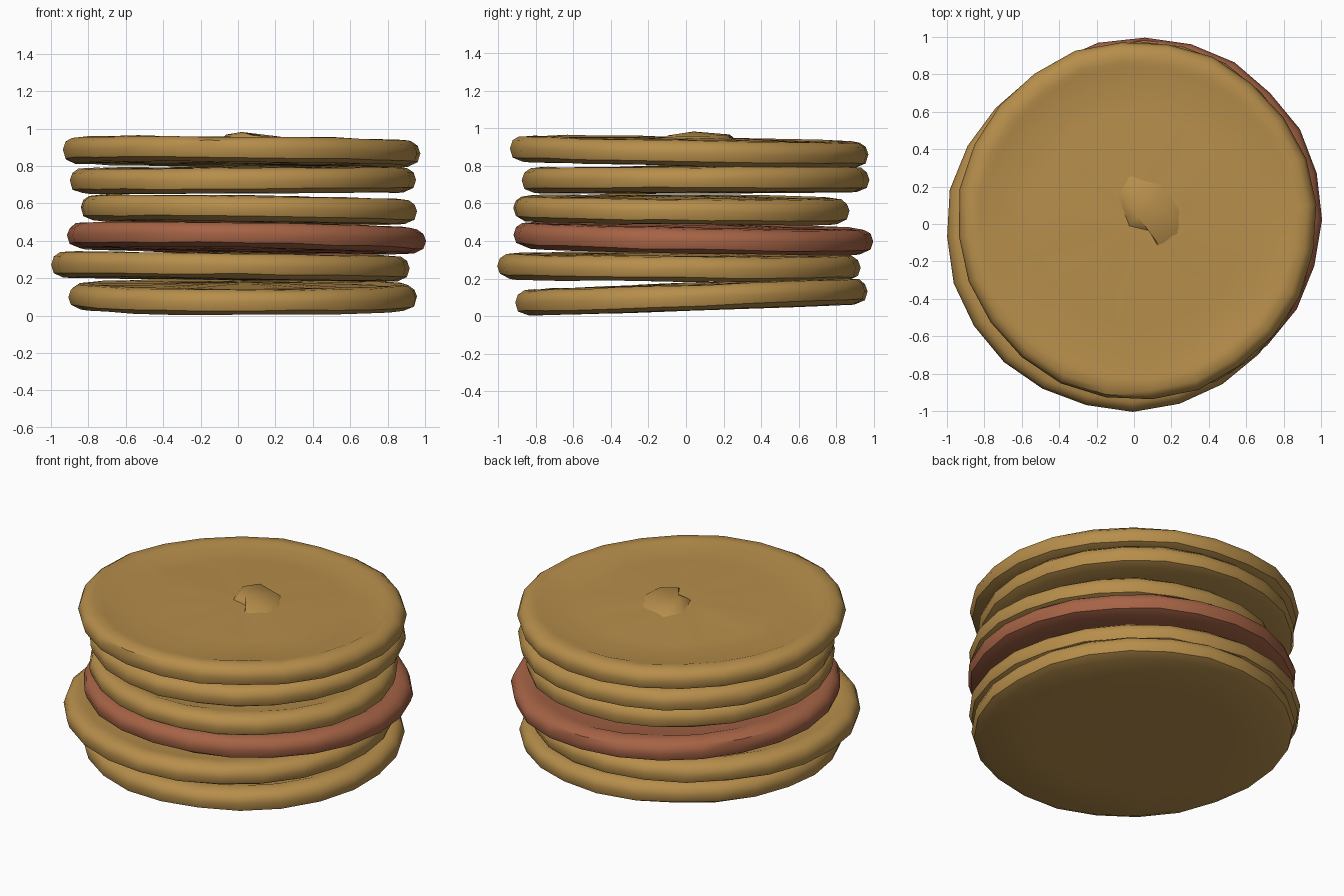
import bpy, bmesh, math, random
from mathutils import Vector

random.seed(4)
if "Cube" in bpy.data.objects:
    bpy.data.objects.remove(bpy.data.objects["Cube"])

SIDES = 24


def material(name, rgb):
    m = bpy.data.materials.new(name)
    m.use_nodes = True
    m.diffuse_color = (*rgb, 1)
    m.node_tree.nodes["Principled BSDF"].inputs["Base Color"].default_value = (*rgb, 1)
    return m


golden = material("golden brown", (0.47, 0.27, 0.07))
reddish = material("reddish brown", (0.38, 0.125, 0.06))


def finish(name, bm, mat, angle):
    bmesh.ops.recalc_face_normals(bm, faces=bm.faces[:])
    mesh = bpy.data.meshes.new(name)
    bm.to_mesh(mesh)
    bm.free()
    mesh.materials.append(mat)
    obj = bpy.data.objects.new(name, mesh)
    bpy.context.collection.objects.link(obj)
    bpy.ops.object.select_all(action="DESELECT")
    obj.select_set(True)
    bpy.context.view_layer.objects.active = obj
    bpy.ops.object.shade_smooth_by_angle(angle=math.radians(angle))
    return obj


# Disc cross-section as (share of the radius, height above the middle)
PROFILE = [(0, -.07), (.6, -.07), (.93, -.068), (.985, -.045), (1, 0), (.985, .04),
           (.95, .063), (.89, .068), (.86, .06), (.6, .063), (.28, .072), (0, .076)]


def disc(name, mat, x, y, z, radius, slope_x, slope_y):
    """Uneven round slab, leaning by the given slopes."""
    bm = bmesh.new()
    turn = random.random()
    wobble = [random.uniform(-.008, .006) for _ in range(SIDES)]
    rings = []
    for share, height in PROFILE:
        ring = []
        for i in range(1 if share == 0 else SIDES):
            a = math.tau * (i + turn) / SIDES
            r = radius * share * (1 + wobble[i])
            px, py = r * math.cos(a), r * math.sin(a)
            h = height + random.uniform(-.004, .004) + px * slope_x + py * slope_y
            ring.append(bm.verts.new((x + px, y + py, z + h)))
        rings.append(ring)
    for low, high in zip(rings, rings[1:]):
        for i in range(SIDES):
            j = (i + 1) % SIDES
            if len(low) == 1:
                bm.faces.new((low[0], high[j], high[i]))
            elif len(high) == 1:
                bm.faces.new((low[i], low[j], high[0]))
            else:
                bm.faces.new((low[i], low[j], high[j], high[i]))
    return finish(name, bm, mat, 40)


# Stack, from the bottom up
disc("bottom_disc", golden, .025, .025, .102, .94, -.002, .034)
disc("second_disc", golden, -.04, -.035, .262, .965, -.013, -.006)
disc("red_disc", reddish, .045, .035, .415, .96, -.016, -.02)
disc("fourth_disc", golden, .058, -.025, .567, .9, -.014, -.009)
disc("fifth_disc", golden, .03, .055, .725, .925, .004, .002)
disc("top_disc", golden, .015, .02, .876, .96, -.01, -.018)

# Small lump melting on the top
OUTLINE = [(-.1, .16), (-.03, .27), (.17, .21), (.26, .07),
           (.25, -.07), (.13, -.14), (.08, -.05), (-.04, -.02)]
bm = bmesh.new()
middle = Vector((.09, .08))
base = [bm.verts.new((px, py, .935)) for px, py in OUTLINE]
rim = []
for px, py in OUTLINE:
    p = middle.lerp(Vector((px, py)), .8)
    rim.append(bm.verts.new((p.x, p.y, .966 - .04 * p.x)))
peak = bm.verts.new((.02, .04, .982))
bm.faces.new(base)
for i in range(len(base)):
    j = (i + 1) % len(base)
    bm.faces.new((base[i], base[j], rim[j], rim[i]))
    bm.faces.new((rim[i], rim[j], peak))
finish("top_lump", bm, golden, 60)
